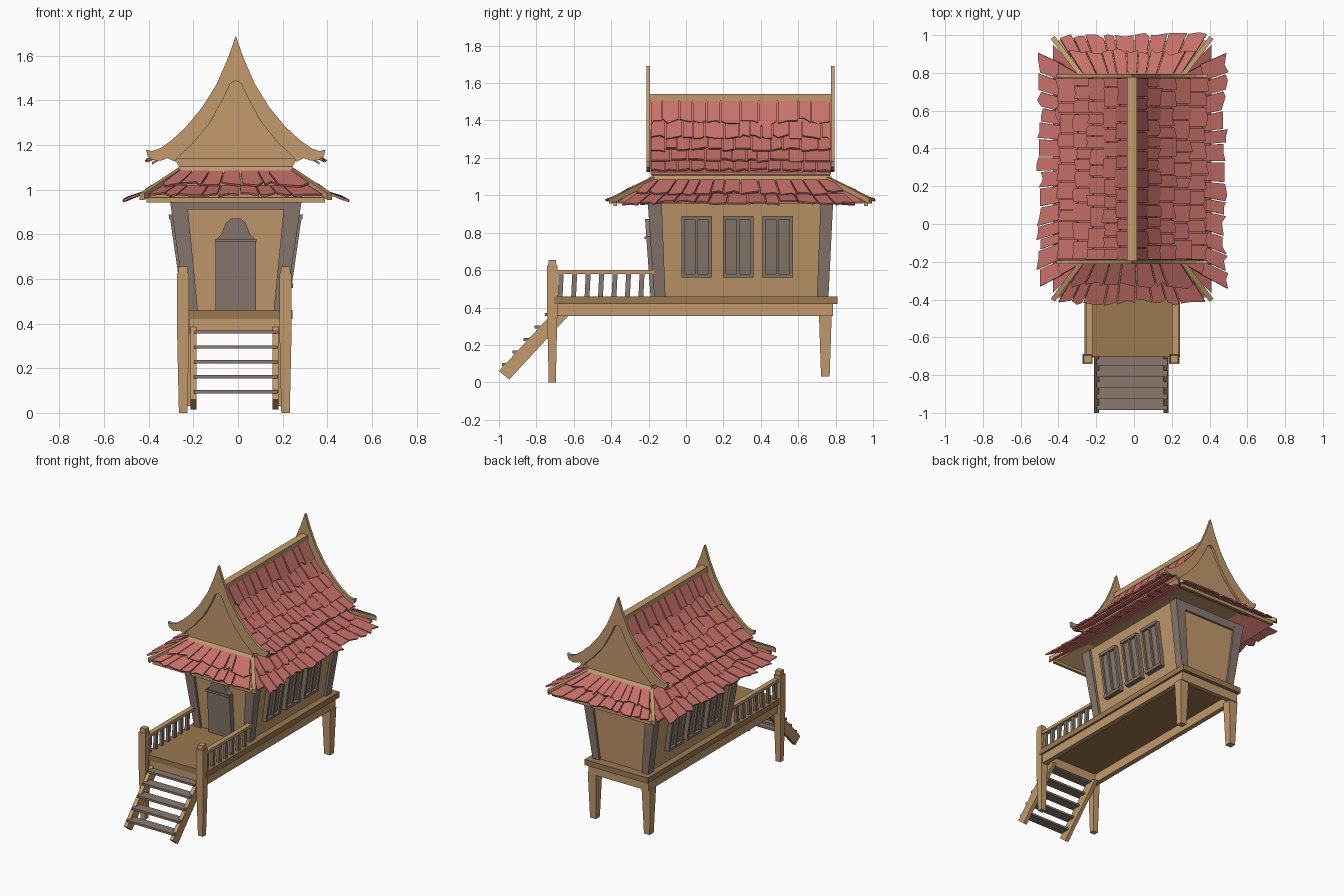
import bpy, bmesh, random
from mathutils import Vector as V

if "Cube" in bpy.data.objects:
    bpy.data.objects.remove(bpy.data.objects["Cube"])

random.seed(4)
CX = -0.01  # the house sits slightly left of the grid centre


def material(name, col):
    m = bpy.data.materials.new(name)
    m.diffuse_color = (*col, 1)
    m.use_nodes = True
    m.node_tree.nodes["Principled BSDF"].inputs["Base Color"].default_value = m.diffuse_color
    return m


TAN = material("tan_wood", (0.54, 0.32, 0.15))
DARK = material("deck_wood", (0.33, 0.19, 0.08))
GREY = material("grey_wood", (0.25, 0.19, 0.155))
RED = material("red_tile", (0.58, 0.165, 0.145))


def finish(name, bm, mat):
    bmesh.ops.recalc_face_normals(bm, faces=bm.faces)
    me = bpy.data.meshes.new(name)
    bm.to_mesh(me)
    bm.free()
    me.materials.append(mat)
    ob = bpy.data.objects.new(name, me)
    bpy.context.collection.objects.link(ob)


def loft(bm, a, b):
    """Closed solid between two matching point loops."""
    va, vb = [bm.verts.new(p) for p in a], [bm.verts.new(p) for p in b]
    bm.faces.new(va)
    bm.faces.new(vb[::-1])
    for i in range(len(va)):
        j = (i + 1) % len(va)
        bm.faces.new((va[i], vb[i], vb[j], va[j]))


def rect(x0, x1, y0, y1, z, s=1):
    return [V((CX + s * x, y, z)) for x, y in ((x0, y0), (x1, y0), (x1, y1), (x0, y1))]


def blocks(name, mat, parts, sides=(1,)):
    """Tapered boxes: (bottom rect, z, top rect, z), optionally mirrored in x."""
    bm = bmesh.new()
    for s in sides:
        for b, zb, t, zt in parts:
            loft(bm, rect(*b, zb, s), rect(*t, zt, s))
    finish(name, bm, mat)


def box(x0, x1, y0, y1, z0, z1):
    r = (x0, x1, y0, y1)
    return (r, z0, r, z1)


def prisms(name, mat, items):
    bm = bmesh.new()
    for pts, off in items:
        pts = [V(p) for p in pts]
        loft(bm, pts, [p + V(off) for p in pts])
    finish(name, bm, mat)


BOTH = (-1, 1)


def sq(x, y, h):
    return (x - h, x + h, y - h, y + h)


# deck and supports
blocks("deck", DARK, [box(-.252, .254, -.705, .81, .42, .46)])
blocks("deck_side_beam", TAN, [box(.205, .24, -.71, .785, .355, .42)], BOTH)
blocks("deck_cross_beam", TAN, [box(-.205, .205, y, y + .035, .355, .42) for y in (-.7, .75)])
blocks("front_post", TAN, [
    (sq(x, -.715, .019), 0, sq(x, -.715, .027), .36) for x in (-.236, .223)] + [
    (sq(x, -.715, .027), .36, sq(x, -.715, .027), .625) for x in (-.236, .223)] + [
    (sq(x, -.715, .022), .625, sq(x, -.715, .02), .655) for x in (-.236, .223)])
blocks("rear_leg", TAN, [(sq(.215, .745, .023), .03, sq(.215, .745, .034), .36)], BOTH)

# stairs
stringer = ((-1, .06), (-.945, .015), (-.63, .355), (-.7, .385))
prisms("stair_stringer", TAN, [([(x, y, z) for y, z in stringer], (.027, 0, 0))
                               for x in (-.212, .155)])
blocks("stair_tread", GREY, [box(-.188, .188, -.985 + .058 * i, -.912 + .058 * i,
                                 .087 + .067 * i, .102 + .067 * i) for i in range(5)])

# railing
blocks("handrail", TAN, [box(.21, .245, -.7, -.17, .578, .6)], BOTH)
blocks("baluster", GREY, [((.218, .238, y - .016, y + .01), .46, (.218, .238, y - .01, y + .016), .58)
                          for y in [-.67 + .072 * i for i in range(7)]], BOTH)

# body that widens upward, with corner columns and headers
blocks("wall", TAN, [((-.205, .205, -.155, .745), .46, (-.28, .28, -.185, .772), .98)])
blocks("corner_column", GREY, [
    ((.17, .222, -.17, -.11), .46, (.22, .298, -.205, -.13), .97),
    ((.17, .222, .70, .762), .46, (.22, .298, .72, .787), .97)], BOTH)
blocks("header", GREY, [((-.235, .235, -.2, -.15), .912, (-.24, .24, -.203, -.15), .97),
                        ((-.235, .235, .74, .783), .912, (-.24, .24, .74, .786), .97)])


# windows follow the lean of the side walls
def leaning(y0, y1, z0, z1, d):
    def w(z):
        return .205 + .075 * (z - .46) / .52
    return ((w(z0) - .01, w(z0) + d, y0, y1), z0, (w(z1) - .01, w(z1) + d, y0, y1), z1)


frame, panel = [], []
for y in (-.025, .197, .408):
    e = y + .163
    frame += [leaning(y, e, .56, .58, .036), leaning(y, e, .87, .89, .034),
              leaning(y, y + .018, .58, .87, .03), leaning(e - .018, e, .58, .87, .03),
              leaning(y + .074, y + .089, .58, .87, .03)]
    panel += [leaning(y + .018, y + .074, .58, .87, .016), leaning(y + .089, e - .018, .58, .87, .016)]
blocks("window_frame", GREY, frame, BOTH)
blocks("window_shutter", GREY, panel, BOTH)

# door with ornamental head
half = [(.09, .46), (.09, .775), (.065, .8), (.045, .85), (.022, .872)]
outline = half + [(-x, z) for x, z in half[::-1]]
prisms("door", GREY, [([(CX + x, -.19 - .07 * (z - .46), z) for x, z in outline], (0, .045, 0))])
blocks("door_lintel", GREY, [box(-.093, .093, -.222, -.18, .765, .78)])


# roof tiles: ragged thin slabs laid in rows down a slope
def tile_rows(bm, path, place, width=.085):
    """path: (outward, z, u_start, u_end) per row edge; place maps (u, outward, z) to 3D."""
    for (o0, z0, a0, a1), (o1, z1, b0, b1) in zip(path, path[1:]):
        d = V((o1 - o0, z1 - z0))
        n = V((-d.y, d.x)).normalized()
        if n.y < 0:
            n = -n
        t = 0

        def pt(f, v, lift):
            u = (a0 + (a1 - a0) * f) * (1 - v) + (b0 + (b1 - b0) * f) * v
            return V(place(u, o0 + d.x * v + n.x * lift, z0 + d.y * v + n.y * lift))

        while t < .999:
            e = t + width * random.uniform(.65, 1.35) / (b1 - b0)
            if e > 1 - .5 * width / (b1 - b0):
                e = 1
            g = .04 * (e - t)
            L = 1.08 + random.uniform(-.08, .1)
            r = [random.choice((0, 0, -.1, .1)) for _ in range(3)]
            lift = random.uniform(.014, .022)
            spots = [(t + g, -.04, .004), (e - g, -.04, .004), (e - g, L + r[0], lift),
                     (t + (e - t) * random.uniform(.3, .7), L + r[1], lift), (t + g, L + r[2], lift)]
            loft(bm, [pt(*q) for q in spots], [pt(f, v, h - .01) for f, v, h in spots])
            t = e


upper = [(.015, 1.51), (.065, 1.395), (.13, 1.31), (.21, 1.24), (.29, 1.18), (.375, 1.128)]
bm = bmesh.new()
for s in BOTH:
    tile_rows(bm, [(o, z, -.19, .775) for o, z in upper],
              lambda u, o, z: (CX + s * o, u, z))
finish("upper_roof_tiles", bm, RED)

side = [(.25, 1.085, -.2, .78), (.365, 1.005, -.27, .85), (.472, .952, -.33, .9)]
end = [(.485, 1.085, -.25, .25), (.60, 1.015, -.33, .33), (.693, .97, -.39, .39)]
YC = .292  # middle of the house in y
bm = bmesh.new()
for s in BOTH:
    tile_rows(bm, side, lambda u, o, z: (CX + s * o, u, z))
    tile_rows(bm, end, lambda u, o, z: (CX + u, YC + s * o, z))
finish("lower_roof_tiles", bm, RED)

# sheathing below the tiles
sheet = [([(CX + s * o, y, z - .004) for o, z in upper for y in (-.19,)] +
          [(CX + s * o, y, z - .016) for o, z in upper[::-1] for y in (-.19,)], (0, .965, 0)) for s in BOTH]
sheet += [([(CX + s * .25, -.2, 1.075), (CX + s * .25, .78, 1.075),
            (CX + s * .42, .95, .965), (CX + s * .42, -.365, .965)], (0, 0, -.01)) for s in BOTH]
prisms("roof_sheathing", RED, sheet)
prisms("end_eave_board", TAN, [
    ([(CX - .25, YC + s * .48, 1.075), (CX + .25, YC + s * .48, 1.075),
      (CX + .4, YC + s * .675, .965), (CX - .4, YC + s * .675, .965)], (0, 0, -.012)) for s in BOTH])
blocks("eave_fascia", TAN, [box(-.4, .4, YC + s * .67 - .01, YC + s * .67 + .01, .942, .965) for s in BOTH])

# hip rafters at the four corners
bars = []
for s in BOTH:
    for q in BOTH:
        p0, p1 = V((CX + s * .25, YC + q * .47, 1.098)), V((CX + s * .42, YC + q * .695, .985))
        w = V((s * .225, -q * .17, 0)).normalized() * .013
        h = V((0, 0, .03))
        bars.append(([p0 - w, p0 + w, p0 + w - h, p0 - w - h], p1 - p0))
prisms("hip_rafter", TAN, bars)

# gable base, infill, bargeboards and ridge
blocks("gable_base", TAN, [((-.268, .268, -.225, .808), 1.06, (-.255, .255, -.185, .77), 1.105),
                           ((-.255, .255, -.185, .77), 1.105, (-.275, .275, -.185, .77), 1.142)])
fill = [(.265, 1.14), (.19, 1.21), (.11, 1.31), (.05, 1.42), (.015, 1.5)]
fill += [(-x, z) for x, z in fill[::-1]]
prisms("gable_infill", TAN, [([(CX + x, y, z) for x, z in fill], (0, .012, 0)) for y in (-.192, .765)])

outer = [(.035, 1.59), (.085, 1.475), (.15, 1.37), (.22, 1.285), (.29, 1.22), (.34, 1.185),
         (.375, 1.173), (.402, 1.18), (.395, 1.15), (.372, 1.133), (.335, 1.13), (.305, 1.142), (.27, 1.125)]
inner = [(.262, 1.145), (.2, 1.2), (.12, 1.295), (.06, 1.4), (.025, 1.475)]
ring = [(0, 1.69)] + outer + inner + [(0, 1.49)]
bm = bmesh.new()
for y in (-.212, .775):
    for s in BOTH:
        a = [V((CX + s * x, y, z)) for x, z in ring]
        loft(bm, a, [p + V((0, .02, 0)) for p in a])
bmesh.ops.remove_doubles(bm, verts=bm.verts, dist=1e-5)
seam = [f for f in bm.faces if all(abs(v.co.x - CX) < 1e-5 for v in f.verts)]
bmesh.ops.delete(bm, geom=seam, context='FACES_ONLY')
finish("bargeboard", bm, TAN)
blocks("ridge_beam", TAN, [box(-.026, .026, -.195, .78, 1.505, 1.542)])
